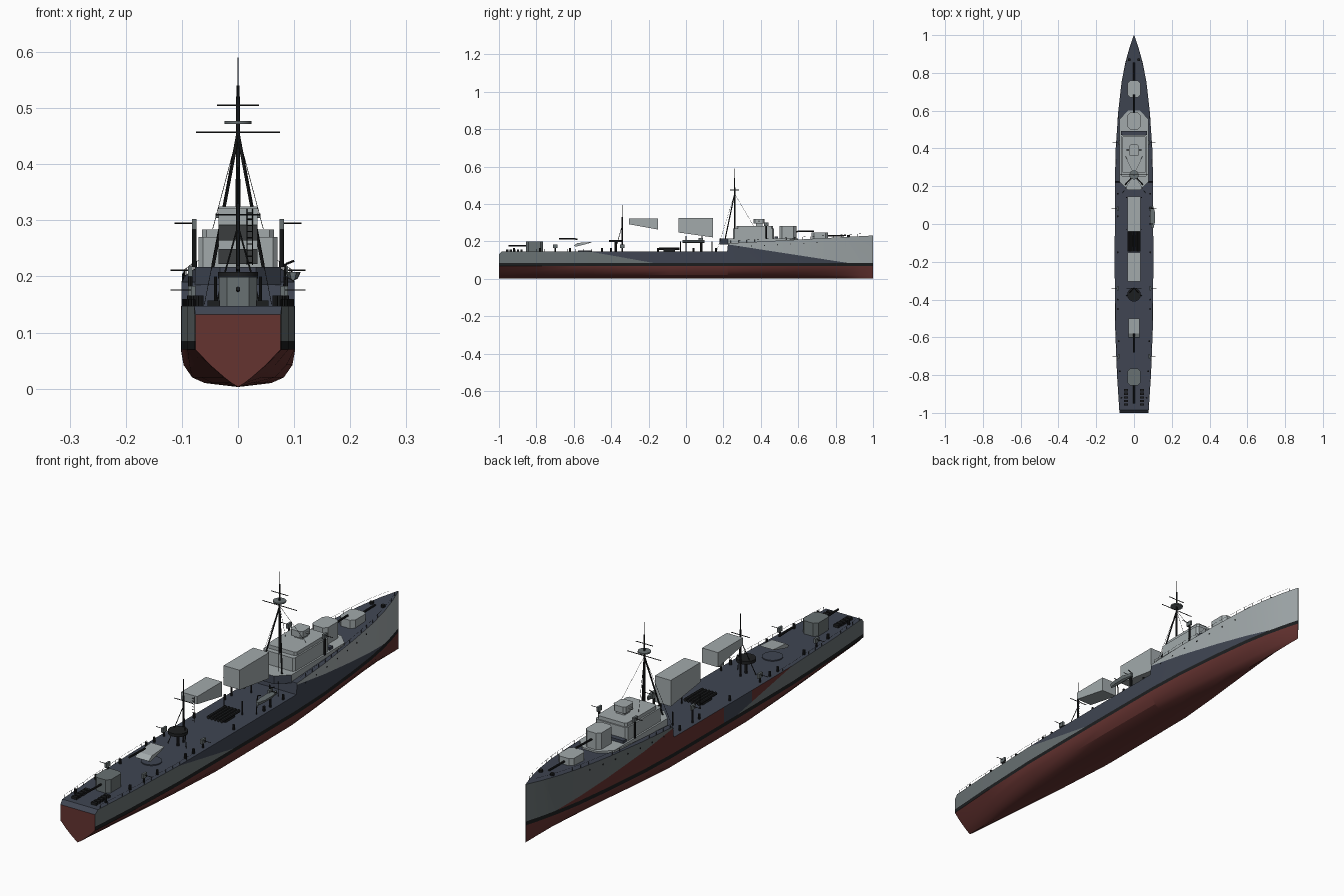
import bpy, bmesh, math
from mathutils import Vector

cube = bpy.data.objects.get("Cube")
if cube:
    bpy.data.objects.remove(cube, do_unlink=True)


def material(name, rgb):
    m = bpy.data.materials.new(name)
    m.use_nodes = True
    m.diffuse_color = (*rgb, 1)
    m.node_tree.nodes["Principled BSDF"].inputs["Base Color"].default_value = (*rgb, 1)
    return m


RED = material("hull red", (.13, .033, .03))
BLACK = material("black", (.012, .013, .014))
SLATE = material("slate", (.05, .06, .085))
MID = material("mid grey", (.14, .165, .17))
LIGHT = material("light grey", (.36, .4, .41))


def finish(name, bm, *mats, smooth=False):
    bmesh.ops.recalc_face_normals(bm, faces=bm.faces)
    mesh = bpy.data.meshes.new(name)
    bm.to_mesh(mesh)
    bm.free()
    ob = bpy.data.objects.new(name, mesh)
    bpy.context.collection.objects.link(ob)
    for m in mats:
        mesh.materials.append(m)
    if smooth:
        bpy.ops.object.select_all(action='DESELECT')
        ob.select_set(True)
        bpy.context.view_layer.objects.active = ob
        bpy.ops.object.shade_smooth_by_angle(angle=math.radians(30))
    return ob


def loft(bm, rings):
    rows = [[bm.verts.new(p) for p in r] for r in rings]
    n = len(rows[0])
    for a, b in zip(rows, rows[1:]):
        for i in range(n):
            j = (i + 1) % n
            bm.faces.new((a[i], a[j], b[j], b[i]))
    bm.faces.new(rows[0])
    bm.faces.new(rows[-1])


def block(name, mat, w, y, z, cut=0, x=0):
    """Upright box, optionally with cut plan corners."""
    c = max(cut, .0001)
    plan = [(w, y[0] + c), (w, y[1] - c), (w - c, y[1]), (c - w, y[1]),
            (-w, y[1] - c), (-w, y[0] + c), (c - w, y[0]), (w - c, y[0])]
    if not cut:
        plan = plan[0:2] + plan[4:6]
    bm = bmesh.new()
    loft(bm, [[(x + px, py, h) for px, py in plan] for h in z])
    return finish(name, bm, mat)


def side_profile(name, mat, w, pts):
    """Side outline pushed across the ship."""
    bm = bmesh.new()
    loft(bm, [[(s * w, *p) for p in pts] for s in (-1, 1)])
    return finish(name, bm, mat)


def rod(name, a, b, r, mat=BLACK, sides=8, r2=None):
    a, b = Vector(a), Vector(b)
    d = b - a
    bm = bmesh.new()
    bmesh.ops.create_cone(bm, cap_ends=True, segments=sides, radius1=r,
                          radius2=r if r2 is None else r2, depth=d.length)
    turn = d.to_track_quat('Z', 'Y')
    for v in bm.verts:
        v.co = turn @ v.co + (a + b) / 2
    return finish(name, bm, mat, smooth=sides > 6)


# Hull: lofted stations, coloured by height and diagonal paint lines
STATIONS = [(-1, .076), (-.985, .078), (-.8, .09), (-.52, .101), (-.265, .102),
            (-.09, .102), (.22, .101), (.225, .101), (.4, .097), (.6, .083),
            (.75, .066), (.85, .047), (.93, .025), (1, .001)]
LEVELS = [.003, .01, .02, .042, .07, .085]
FULL = [0, .58, .8, .95, 1, 1]
FINE = [0, .15, .32, .65, 1, 1]


def deck_height(y):
    if y < -.99:
        return .132
    return .147 if y < .222 else .19 + .042 * (y - .22) / .78


def half_width(y):
    for (a, wa), (b, wb) in zip(STATIONS, STATIONS[1:]):
        if a <= y <= b:
            return wa + (wb - wa) * (y - a) / (b - a)


def section(y, w):
    fine = max(0, (-y - .3) / .7, (y - .2) / .8)
    flare = 1 - .3 * max(0, y - .3)
    half = [(w * flare * (f + (g - f) * fine), z) for f, g, z in zip(FULL, FINE, LEVELS)]
    half.append((w, deck_height(y)))
    return ([(x, y, z) for x, z in half] + [(0, y, deck_height(y))]
            + [(-x, y, z) for x, z in half[:0:-1]])


FORE_SLOPE, AFT_SLOPE = -.105 / .68, -.057 / .32
bm = bmesh.new()
loft(bm, [section(*s) for s in STATIONS])
bmesh.ops.recalc_face_normals(bm, faces=bm.faces)
for start, z, slope, fore in ((.22, .185, FORE_SLOPE, True), (-.52, .147, AFT_SLOPE, False)):
    faces = [f for f in bm.faces if f.calc_center_median().z > .086 and abs(f.normal.x) > .3
             and (f.calc_center_median().y > .222) == fore]
    geom = faces + list({e for f in faces for e in f.edges}) + list({v for f in faces for v in f.verts})
    bmesh.ops.bisect_plane(bm, geom=geom, plane_co=(0, start, z), plane_no=(0, -slope, 1))
for f in bm.faces:
    c = f.calc_center_median()
    if c.z < .07:
        f.material_index = 0
    elif c.z < .086 and f.normal.z < .7:
        f.material_index = 1
    elif f.normal.z > .5 or abs(f.normal.x) < .1:
        f.material_index = 2
    elif c.y > .222 and c.z > .185 + FORE_SLOPE * (c.y - .22):
        f.material_index = 4 if c.x > 0 else 3
    elif c.y < -.2 and c.z < .147 + AFT_SLOPE * (c.y + .52):
        f.material_index = 3
    else:
        bare = c.x < 0 and (c.y > -.09 or c.y < -.265)
        f.material_index = 0 if bare else 2
finish("hull", bm, RED, BLACK, SLATE, MID, LIGHT, smooth=True)

# Forward deckhouse and bridge
house = block("deckhouse", LIGHT, .077, (.18, .6), (.185, .217), .045)
house.data.materials.append(SLATE)
for p in house.data.polygons:
    if p.normal.y < -.5:
        p.material_index = 1
block("bridge", LIGHT, .07, (.25, .47), (.217, .27), .008)
block("bridge_roof", LIGHT, .064, (.27, .465), (.27, .284), .008)
block("bridge_front_step", SLATE, .07, (.472, .492), (.217, .228))
block("director_base", LIGHT, .018, (.375, .41), (.284, .295))
block("director", LIGHT, .027, (.36, .42), (.295, .32), .008)
rod("rangefinder", (-.04, .39, .308), (.04, .39, .308), .004, LIGHT)


# Main guns
def gun(name, mat, y, z, height, way):
    block(name + "_shield", mat, .034, (y - .045, y + .045), (z, z + height), .014)
    rod(name + "_barrel", (0, y + way * .03, z + height * .55),
        (0, y + way * .14, z + height * .6), .004)


gun("fore_gun", LIGHT, .715, .21, .037, 1)
gun("upper_fore_gun", LIGHT, .545, .217, .065, 1)
gun("aft_gun", MID, -.81, .147, .052, -1)
rod("aft_gun_ring", (0, -.54, .147), (0, -.54, .151), .038, SLATE, 24)
side_profile("upper_aft_gun_plate", LIGHT, .03,
             [(-.6, .178), (-.59, .172), (-.52, .19), (-.5, .198), (-.58, .192)])
rod("upper_aft_gun_barrel", (0, -.58, .213), (0, -.68, .216), .004)

# Funnels with raked undersides
side_profile("fore_funnel", LIGHT, .035, [(-.04, .325), (.145, .325), (.145, .222), (-.04, .248)])
side_profile("aft_funnel", LIGHT, .035, [(-.305, .322), (-.15, .322), (-.15, .264), (-.305, .292)])
for x in (.016, .026):
    rod("ladder_rail", (x, -.31, .22), (x, -.31, .32), .001, sides=4)
for i in range(9):
    rod("ladder_rung", (.016, -.31, .225 + i * .011), (.026, -.31, .225 + i * .011), .001, sides=4)

# Torpedo tubes amidships
block("tube_mount", BLACK, .03, (-.12, -.06), (.147, .156))
for i in range(5):
    x = (i - 2) * .0145
    rod("torpedo_tube", (x, -.145, .162), (x, -.035, .162), .0065)

# Masts
rod("foremast", (0, .26, .21), (0, .26, .54), .005, r2=.003)
rod("fore_topmast", (0, .26, .54), (0, .26, .59), .001)
rod("aft_mast", (0, -.34, .147), (0, -.34, .33), .004)
rod("aft_topmast", (0, -.34, .33), (0, -.34, .395), .0015)
for name, y, z, w in (("lower_yard", .26, .457, .075), ("upper_yard", .26, .505, .037),
                      ("aft_yard", -.34, .31, .04)):
    rod(name, (-w, y, z), (w, y, z), .0015)
rod("lookout_platform", (0, .26, .472), (0, .26, .477), .024, MID, 16)
for s in (-1, 1):
    rod("foremast_leg", (0, .26, .455), (s * .045, .21, .217), .003)
    rod("fore_stay", (0, .26, .455), (s * .045, .36, .285), .0006, sides=4)
    rod("fore_backstay", (0, .26, .455), (s * .06, .165, .15), .0006, sides=4)
    rod("aft_mast_leg", (0, -.34, .29), (s * .04, -.38, .147), .0015)

# Searchlight platform
rod("platform_stem", (0, -.375, .147), (0, -.375, .196), .006)
rod("platform", (0, -.375, .196), (0, -.375, .208), .036, BLACK, 16)

# Fittings repeated on both sides
for s in (-1, 1):
    rod("bow_capstan", (s * .025, .87, .224), (s * .025, .87, .234), .008)
    for y, x, z in ((.43, .078, .284), (.08, .085, .2), (-.34, .085, .165), (-.7, .08, .165)):
        base = .217 if y > .3 else .147
        rod("light_gun_post", (s * x, y, base), (s * x, y, z + .012), .004)
        block("light_gun_shield", MID, .004, (y - .012, y + .012), (z, z + .018), x=s * x)
        rod("light_gun_barrel", (s * x, y, z + .011), (s * (x + .035), y, z + .011), .0012)
    for i in range(5):
        y = -.88 - i * .019
        block("depth_charge", BLACK, .011, (y - .006, y + .006), (.147, .157), x=s * .043)
    for y in (-.92, -.78, -.62, -.45, -.4, -.15, .04, .16):
        x = s * (half_width(y) - .016)
        rod("deck_vent", (x, y, .147), (x, y, .166), .005)
    for y in (-.03, .14):
        rod("deck_post", (s * .04, y, .147), (s * .04, y, .2), .0025)

    # Forecastle and quarterdeck rails
    for first, last, count, rise in ((.24, .96, 18, .013), (-.97, -.42, 14, .012)):
        tops = []
        for i in range(count):
            y = first + (last - first) * i / (count - 1)
            x = s * (half_width(y) - .002)
            z = deck_height(y)
            rod("stanchion", (x, y, z), (x, y, z + rise), .0008, sides=4)
            tops.append((x, y, z + rise))
        for a, b in zip(tops, tops[1:]):
            rod("lifeline", a, b, .0004, sides=3)

    # Portholes along the forecastle side
    for i in range(7):
        y = .28 + i * .07
        x = s * half_width(y)
        z = deck_height(y) - .022
        rod("porthole", (x * .94, y, z), (x * 1.005, y, z), .003)

# Ship's boat on davits
bm = bmesh.new()
loft(bm, [[(.098 - w, y, .208), (.098 - w * .6, y, .196), (.098, y, .192),
           (.098 + w * .6, y, .196), (.098 + w, y, .208)]
          for y, w in ((-.02, .006), (.01, .013), (.06, .014), (.1, .002))])
finish("boat", bm, MID, smooth=True)
for y in (0, .085):
    rod("davit", (.08, y, .147), (.085, y, .222), .002)
    rod("davit_arm", (.085, y, .222), (.1, y, .228), .002)
